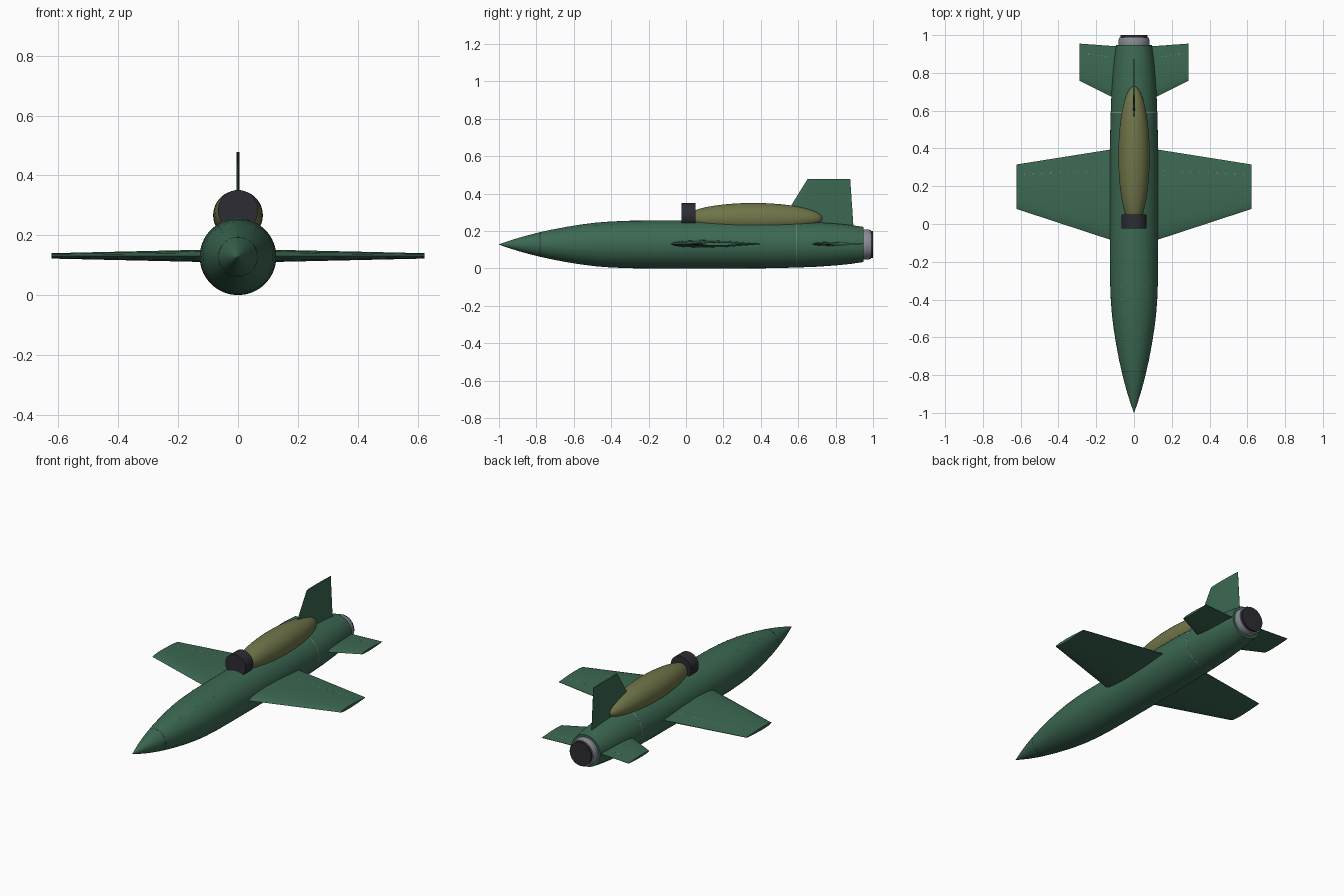
import bpy, bmesh, math
from mathutils import Vector

cube = bpy.data.objects.get("Cube")
if cube:
    bpy.data.objects.remove(cube, do_unlink=True)

AXIS_Z = 0.128
parts = []


def material(name, rgb, rough=0.6):
    m = bpy.data.materials.new(name)
    m.use_nodes = True
    m.diffuse_color = (*rgb, 1)
    bsdf = m.node_tree.nodes["Principled BSDF"]
    bsdf.inputs["Base Color"].default_value = (*rgb, 1)
    bsdf.inputs["Roughness"].default_value = rough
    return m


GREEN = material("body green", (0.045, 0.14, 0.085))
OLIVE = material("olive", (0.16, 0.175, 0.065))
DARK = material("dark charcoal", (0.025, 0.025, 0.034))
METAL = material("nozzle grey", (0.25, 0.27, 0.30))
SEAM = material("panel line dark green", (0.02, 0.05, 0.035))
RIVET = material("rivet grey", (0.30, 0.27, 0.29))


def finish(name, bm, mat):
    bmesh.ops.remove_doubles(bm, verts=bm.verts, dist=1e-5)
    bmesh.ops.recalc_face_normals(bm, faces=bm.faces)
    me = bpy.data.meshes.new(name)
    bm.to_mesh(me)
    bm.free()
    me.materials.append(mat)
    ob = bpy.data.objects.new(name, me)
    bpy.context.collection.objects.link(ob)
    parts.append(ob)
    return ob


def loft(name, rings, mat):
    """Skin closed rings of points and cap both ends."""
    bm = bmesh.new()
    loops = [[bm.verts.new(p) for p in r] for r in rings]
    n = len(loops[0])
    for a, b in zip(loops, loops[1:]):
        for i in range(n):
            j = (i + 1) % n
            bm.faces.new((a[i], a[j], b[j], b[i]))
    bm.faces.new(loops[0])
    bm.faces.new(loops[-1])
    return finish(name, bm, mat)


def lathe(name, profile, mat, z=AXIS_Z, n=64):
    """Revolve (y, radius) points about a lengthwise axis."""
    rings = []
    for y, r in profile:
        rings.append([(r * math.cos(2 * math.pi * i / n), y,
                       z + r * math.sin(2 * math.pi * i / n)) for i in range(n)])
    return loft(name, rings, mat)


SECTION = [(0, 0.0), (0.04, 0.42), (0.14, 0.78), (0.35, 1.0), (0.65, 0.75), (1, 0.1)]


def surface(name, stations, place):
    """Tapered aerofoil through (span, lead y, trail y, half thickness) stations."""
    rings = []
    for s, y0, y1, h in stations:
        upper = [(y0 + (y1 - y0) * t, h * k) for t, k in SECTION]
        lower = [(y, -k) for y, k in reversed(upper[1:])]
        rings.append([place(s, y, k) for y, k in upper + lower])
    return loft(name, rings, GREEN)


def body_radius(y):
    for (y0, r0), (y1, r1) in zip(HULL, HULL[1:]):
        if y0 <= y <= y1:
            return r0 + (r1 - r0) * (y - y0) / (y1 - y0)


# Fuselage
HULL = [(-1.0, 0.0008), (-0.95, 0.018), (-0.9, 0.034), (-0.85, 0.048), (-0.8, 0.061),
        (-0.72, 0.079), (-0.64, 0.094), (-0.56, 0.107), (-0.48, 0.117), (-0.4, 0.123),
        (-0.3, 0.127), (-0.1, 0.128), (0.2, 0.128), (0.45, 0.127), (0.6, 0.123),
        (0.7, 0.119), (0.8, 0.112), (0.88, 0.104), (0.948, 0.094)]
lathe("fuselage", HULL, GREEN)

# Body joint bands
for name, y, mat in (("tail_joint_band", 0.59, METAL), ("nose_joint_band", -0.78, SEAM)):
    lathe(name, [(v, body_radius(v) + 0.0004) for v in (y - 0.002, y + 0.002)], mat)

# Exhaust
lathe("nozzle_ring", [(0.93, 0.076), (0.942, 0.081), (0.975, 0.081), (0.988, 0.077)], METAL)
lathe("exhaust_core", [(0.96, 0.071), (1.0, 0.071)], DARK)

# Dorsal engine pod and its intake
pod = [(0.36 - 0.37 * math.cos(a), max(0.0005, math.sin(a)))
       for a in (math.pi * i / 24 for i in range(25))]
pod_ob = lathe("dorsal_pod", [(y, 0.083 * r) for y, r in pod], OLIVE, z=0.267)
lathe("dorsal_intake", [(-0.025, 0.067), (0.05, 0.067)], DARK, z=0.284)

# Wings and tailplanes, with a row of rivets on each
WING = [(0.05, -0.108, 0.406, 0.022), (0.623, 0.08, 0.315, 0.009)]
TAIL = [(0.04, 0.635, 0.937, 0.012), (0.288, 0.758, 0.955, 0.007)]


def rivets(name, points):
    bm = bmesh.new()
    for p in points:
        r = bmesh.ops.create_cube(bm, size=1)
        bmesh.ops.scale(bm, verts=r["verts"], vec=(0.007, 0.004, 0.002))
        bmesh.ops.translate(bm, verts=r["verts"], vec=Vector(p))
    return finish(name, bm, RIVET)


def skin_height(stations, x, y):
    (xa, a0, a1, ha), (xb, b0, b1, hb) = stations
    f = (x - xa) / (xb - xa)
    lead, trail, h = a0 + f * (b0 - a0), a1 + f * (b1 - a1), ha + f * (hb - ha)
    t = (y - lead) / (trail - lead)
    for (t0, k0), (t1, k1) in zip(SECTION, SECTION[1:]):
        if t0 <= t <= t1:
            return h * (k0 + (k1 - k0) * (t - t0) / (t1 - t0))
    return 0


for side, sx in (("left", 1), ("right", -1)):
    place = lambda s, y, k: (sx * s, y, 0.131 + k)
    surface(side + "_wing", WING, place)
    surface(side + "_tailplane", TAIL, place)
    for part, stations, count, start, end in (
            ("wing", WING, 10, (0.16, 0.284), (0.58, 0.262)),
            ("tailplane", TAIL, 5, (0.15, 0.886), (0.24, 0.90))):
        pts = []
        for i in range(count):
            f = i / (count - 1)
            x, y = (a + f * (b - a) for a, b in zip(start, end))
            pts.append((sx * x, y, 0.131 + skin_height(stations, x, y) - 0.0005))
        rivets(f"{side}_{part}_rivets", pts)
    # Nose rivets
    pts = []
    for y in (-0.33, -0.4, -0.48, -0.56, -0.62):
        r = body_radius(y)
        x = 0.52 * r
        pts.append((sx * x, y, AXIS_Z + math.sqrt(r * r - x * x) - 0.0005))
    rivets(side + "_nose_rivets", pts)

# Vertical fin
surface("fin", [(0.2, 0.478, 0.897, 0.006), (0.478, 0.65, 0.878, 0.005)],
        lambda s, y, k: (k, y, s))

# Smooth shading with sharp edges
bpy.ops.object.select_all(action="DESELECT")
for ob in parts:
    ob.select_set(True)
bpy.context.view_layer.objects.active = parts[0]
bpy.ops.object.shade_smooth_by_angle(angle=math.radians(30))
